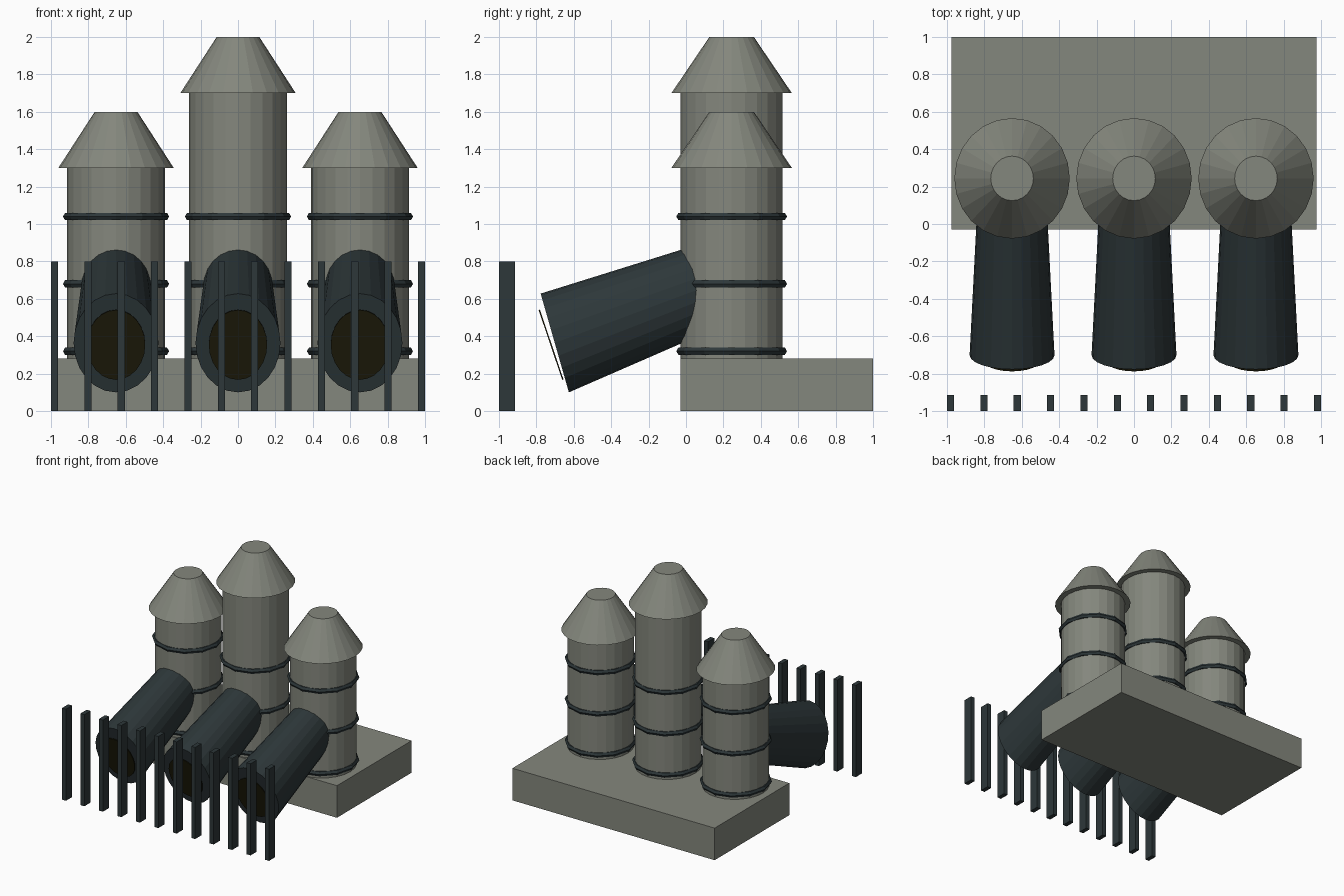
import bpy, bmesh, math
from mathutils import Vector

if "Cube" in bpy.data.objects:
    bpy.data.objects.remove(bpy.data.objects["Cube"])


def material(name, rgb):
    m = bpy.data.materials.new(name)
    m.diffuse_color = (*rgb, 1)
    m.use_nodes = True
    m.node_tree.nodes["Principled BSDF"].inputs["Base Color"].default_value = m.diffuse_color
    return m


STONE = material("stone grey", (0.231, 0.242, 0.205))
IRON = material("dark iron", (0.026, 0.038, 0.041))
MOUTH = material("dark olive", (0.0137, 0.0122, 0.0033))
SIDES = 24


def finish(name, mat):
    ob = bpy.context.object
    ob.name = name
    ob.data.materials.append(mat)
    return ob


def box(name, lo, hi, mat):
    lo, hi = Vector(lo), Vector(hi)
    bpy.ops.mesh.primitive_cube_add(size=1, location=(lo + hi) / 2)
    bpy.context.object.scale = hi - lo
    return finish(name, mat)


def loft(name, x, sections, mat):
    """Closed tube through ellipses; each is (half width, top (y, z), bottom (y, z))."""
    bm = bmesh.new()
    rings = []
    for half, top, bottom in sections:
        t, b = Vector((x, *top)), Vector((x, *bottom))
        c, up = (t + b) / 2, (t - b) / 2
        rings.append([bm.verts.new(c + up * math.sin(a) + Vector((half * math.cos(a), 0, 0)))
                      for a in (2 * math.pi * i / SIDES for i in range(SIDES))])
    for r0, r1 in zip(rings, rings[1:]):
        for i in range(SIDES):
            j = (i + 1) % SIDES
            bm.faces.new((r0[i], r0[j], r1[j], r1[i]))
    bm.faces.new(rings[0])
    bm.faces.new(rings[-1])
    bmesh.ops.recalc_face_normals(bm, faces=bm.faces)
    me = bpy.data.meshes.new(name)
    bm.to_mesh(me)
    bm.free()
    me.materials.append(mat)
    bpy.context.collection.objects.link(bpy.data.objects.new(name, me))


# Plinth
box("base", (-0.977, -0.03, 0), (0.977, 1.0, 0.28), STONE)

TY = 0.244      # tower centre in y
SQUASH = 0.958  # towers are slightly narrow in x
for x, top in ((-0.652, 1.3), (0, 1.7), (0.652, 1.3)):
    # Tower shaft and conical cap
    bpy.ops.mesh.primitive_cylinder_add(vertices=SIDES, radius=0.273, depth=top - 0.26,
                                        location=(x, TY, (top + 0.26) / 2))
    finish("tower", STONE).scale.x = SQUASH
    bpy.ops.mesh.primitive_cone_add(vertices=SIDES, radius1=0.322, radius2=0.119, depth=0.3,
                                    location=(x, TY, top + 0.15))
    finish("tower_cap", STONE).scale.x = SQUASH
    # Iron bands
    for z in (0.32, 0.68, 1.04):
        bpy.ops.mesh.primitive_torus_add(major_segments=12, minor_segments=6, major_radius=0.273,
                                         minor_radius=0.023, location=(x, TY, z))
        finish("tower_band", IRON).scale.x = SQUASH
    # Tapered outlet pipe running up into the tower
    loft("pipe", x, [(0.227, (-0.777, 0.628), (-0.626, 0.10)),
                     (0.18, (0.15, 0.917), (0.27, 0.49))], IRON)
    # Thin disc in front of the pipe mouth
    loft("pipe_mouth", x, [(0.156, (-0.788, 0.54), (-0.662, 0.167)),
                           (0.156, (-0.781, 0.542), (-0.655, 0.169))], MOUTH)

# Row of fence bars
for i in range(12):
    x = -0.981 + i * 1.962 / 11
    box("fence_bar", (x - 0.019, -1.0, 0), (x + 0.019, -0.915, 0.8), IRON)
